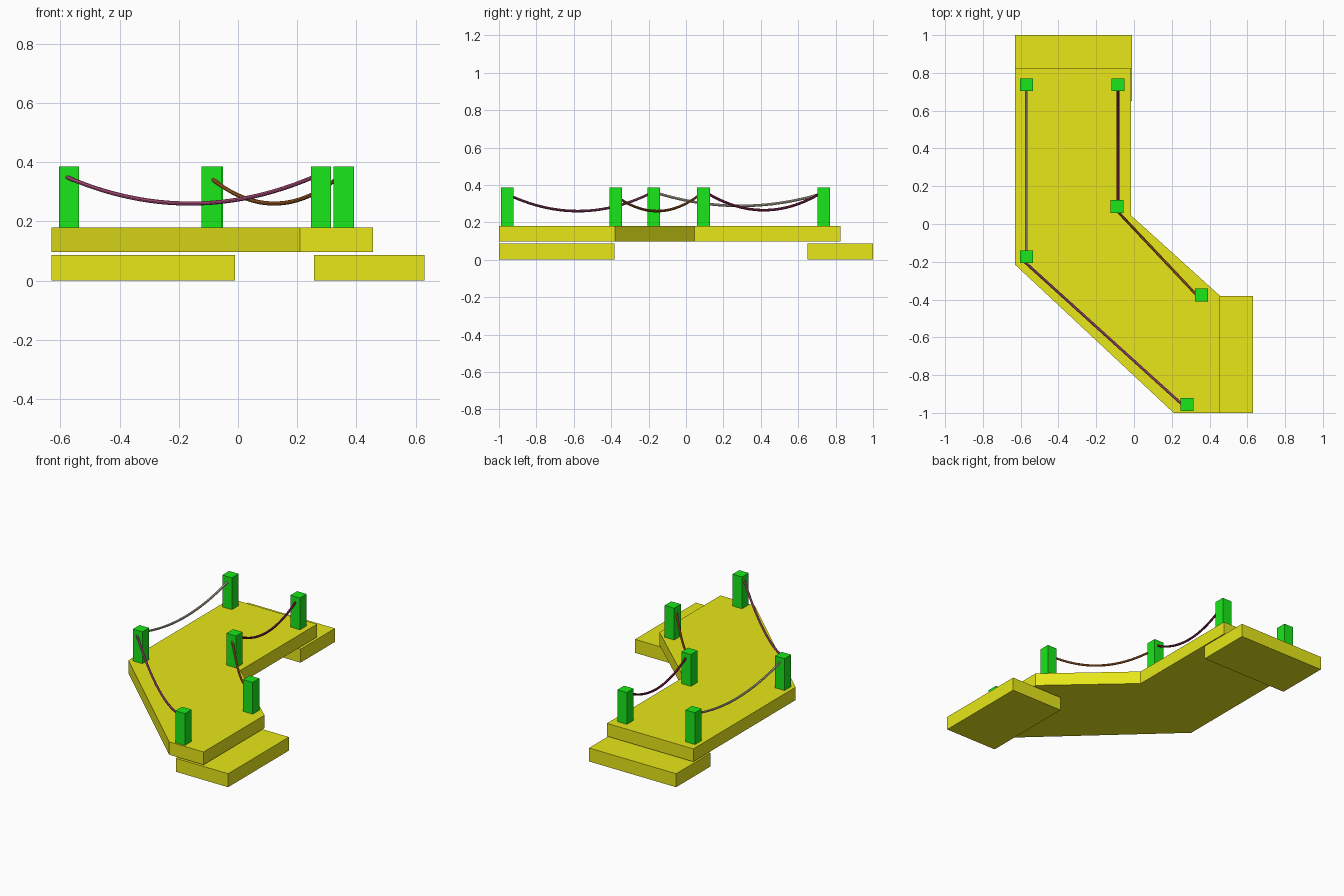
import bpy, bmesh
from mathutils import Vector

if "Cube" in bpy.data.objects:
    bpy.data.objects.remove(bpy.data.objects["Cube"])


def material(name, rgb):
    m = bpy.data.materials.new(name)
    m.diffuse_color = (*rgb, 1)
    m.use_nodes = True
    m.node_tree.nodes["Principled BSDF"].inputs["Base Color"].default_value = m.diffuse_color
    return m


yellow = material("yellow_paint", (0.8, 0.8, 0.01))
green = material("green_paint", (0.01, 0.8, 0.01))


def prism(name, outline, z0, z1, mat):
    """Extrude a flat outline from z0 up to z1."""
    bm = bmesh.new()
    face = bm.faces.new([bm.verts.new((x, y, z0)) for x, y in outline])
    top = bmesh.ops.extrude_face_region(bm, geom=[face])["geom"]
    bmesh.ops.translate(bm, vec=(0, 0, z1 - z0),
                        verts=[v for v in top if isinstance(v, bmesh.types.BMVert)])
    bmesh.ops.recalc_face_normals(bm, faces=bm.faces)
    me = bpy.data.meshes.new(name)
    bm.to_mesh(me)
    bm.free()
    me.materials.append(mat)
    ob = bpy.data.objects.new(name, me)
    bpy.context.collection.objects.link(ob)
    return ob


def rect(x0, x1, y0, y1):
    return [(x0, y0), (x1, y0), (x1, y1), (x0, y1)]


def rope(name, a, b, low, rgb, radius=0.007, steps=24):
    """Sagging tube from a to b whose middle hangs at height low."""
    a, b = Vector(a), Vector(b)
    sag = (a.z + b.z) / 2 - low
    cu = bpy.data.curves.new(name, "CURVE")
    cu.dimensions = "3D"
    cu.bevel_depth = radius
    cu.bevel_resolution = 2
    cu.use_fill_caps = True
    sp = cu.splines.new("POLY")
    sp.points.add(steps)
    for i, p in enumerate(sp.points):
        t = i / steps
        co = a.lerp(b, t)
        co.z -= sag * 4 * t * (1 - t)
        p.co = (*co, 1)
    cu.materials.append(material(name + "_colour", rgb))
    ob = bpy.data.objects.new(name, cu)
    bpy.context.collection.objects.link(ob)
    bpy.ops.object.select_all(action="DESELECT")
    ob.select_set(True)
    bpy.context.view_layer.objects.active = ob
    bpy.ops.object.convert(target="MESH")
    bpy.ops.object.shade_smooth_by_angle()


# Bent deck and the two steps tucked under its ends
prism("deck", [(-0.63, 0.825), (-0.63, -0.215), (0.21, -1.0), (0.455, -1.0),
               (0.455, -0.38), (-0.015, 0.045), (-0.015, 0.825)], 0.097, 0.18, yellow)
prism("back_step", rect(-0.63, -0.01, 0.65, 1.0), 0, 0.087, yellow)
prism("front_step", rect(0.257, 0.63, -1.0, -0.382), 0, 0.087, yellow)

# Square posts along both edges
posts = [(-0.57, 0.737), (-0.57, -0.173), (0.28, -0.955),
         (-0.085, 0.737), (-0.09, 0.093), (0.357, -0.375)]
for i, (x, y) in enumerate(posts):
    h = 0.034
    prism(f"post_{i + 1}", rect(x - h, x + h, y - h, y + h), 0.18, 0.385, green)

# Ropes hung between neighbouring posts
rope("left_back_rope", (-0.57, 0.715, 0.35), (-0.57, -0.15, 0.355), 0.288, (0.6, 0.55, 0.4))
rope("left_front_rope", (-0.58, -0.2, 0.35), (0.26, -0.96, 0.352), 0.26, (0.55, 0.1, 0.27))
rope("right_back_rope", (-0.085, 0.71, 0.35), (-0.085, 0.115, 0.355), 0.265, (0.25, 0.02, 0.09))
rope("right_front_rope", (-0.09, 0.07, 0.345), (0.335, -0.38, 0.345), 0.26, (0.4, 0.12, 0.02))
